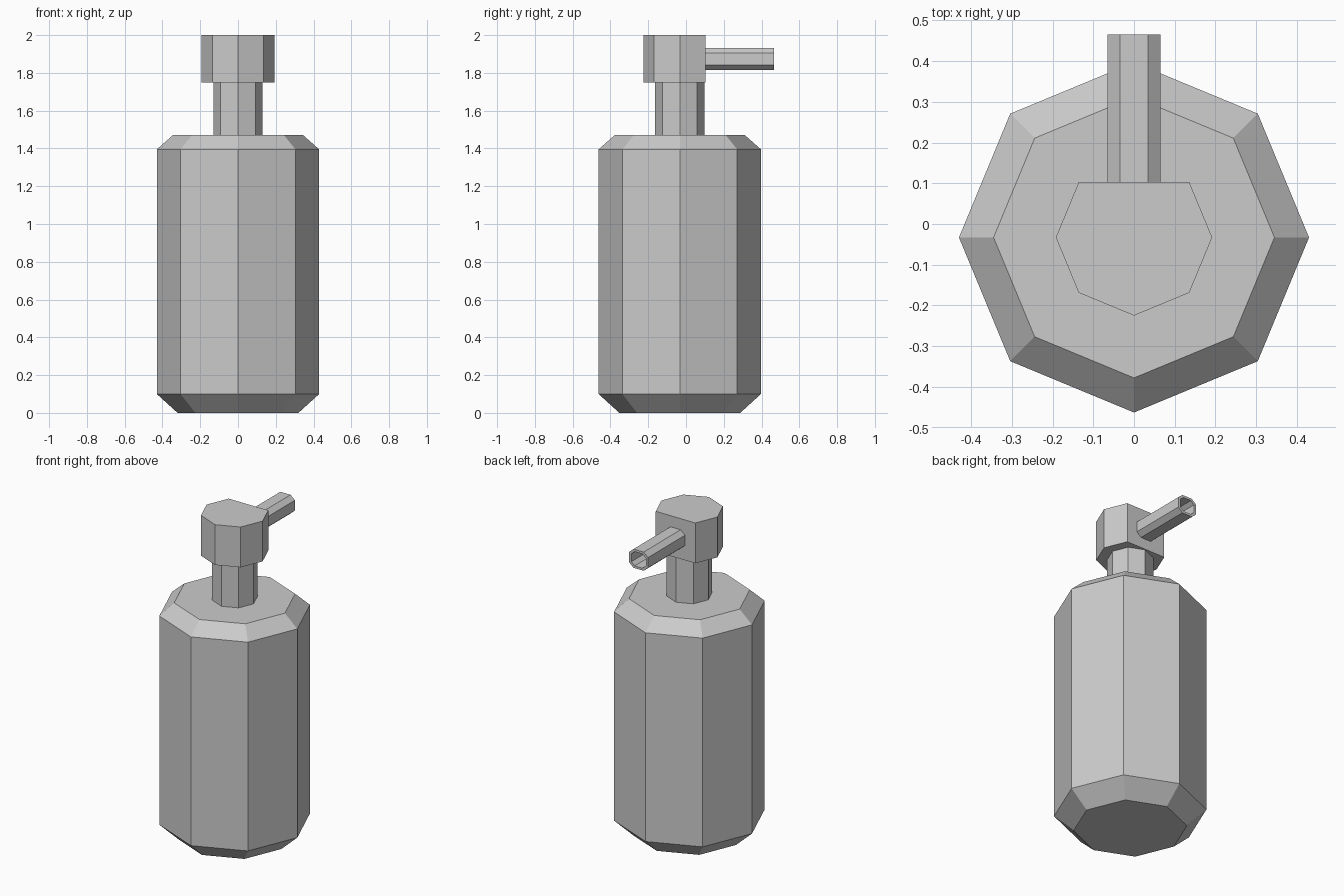
import bpy
from math import sin, cos, pi

if "Cube" in bpy.data.objects:
    bpy.data.objects.remove(bpy.data.objects["Cube"])

CY = -0.033  # bottle axis


def mesh_object(name, verts, faces):
    me = bpy.data.meshes.new(name)
    me.from_pydata(verts, [], faces)
    me.update()
    ob = bpy.data.objects.new(name, me)
    bpy.context.collection.objects.link(ob)
    return ob


def loft(name, rings, caps=True, closed=False):
    """Skin equal-length rings of points; cap the ends or join last to first."""
    n, m = len(rings[0]), len(rings)
    faces = [(i * n + j, i * n + (j + 1) % n,
              (i + 1) % m * n + (j + 1) % n, (i + 1) % m * n + j)
             for i in range(m if closed else m - 1) for j in range(n)]
    if caps:
        faces += [tuple(reversed(range(n))), tuple(range((m - 1) * n, m * n))]
    return mesh_object(name, [p for r in rings for p in r], faces)


def octagon(r, z, skip=()):
    return [(r * cos(k * pi / 4), CY + r * sin(k * pi / 4), z)
            for k in range(8) if k not in skip]


# Bottle body with chamfered base and shoulder
loft("bottle_body", [octagon(r, z) for r, z in
                     ((0.32, 0), (0.43, 0.10), (0.43, 1.395), (0.345, 1.47))])

# Pump neck
loft("pump_neck", [octagon(0.13, z) for z in (1.47, 1.75)])

# Pump head: octagon with its rear corner cut flat
loft("pump_head", [octagon(0.192, z, skip=(2,)) for z in (1.75, 2.0)])


# Hollow spout pointing back
def spout_ring(s, y):
    half = [(0.065, 0.032), (0.035, 0.058), (-0.035, 0.058), (-0.065, 0.032)]
    pts = half + [(-x, -z) for x, z in half]
    return [(-x * s, y, 1.873 + z * s) for x, z in pts]


loft("spout", [spout_ring(1, 0.10), spout_ring(1, 0.465),
               spout_ring(0.76, 0.465), spout_ring(0.76, 0.125)])
